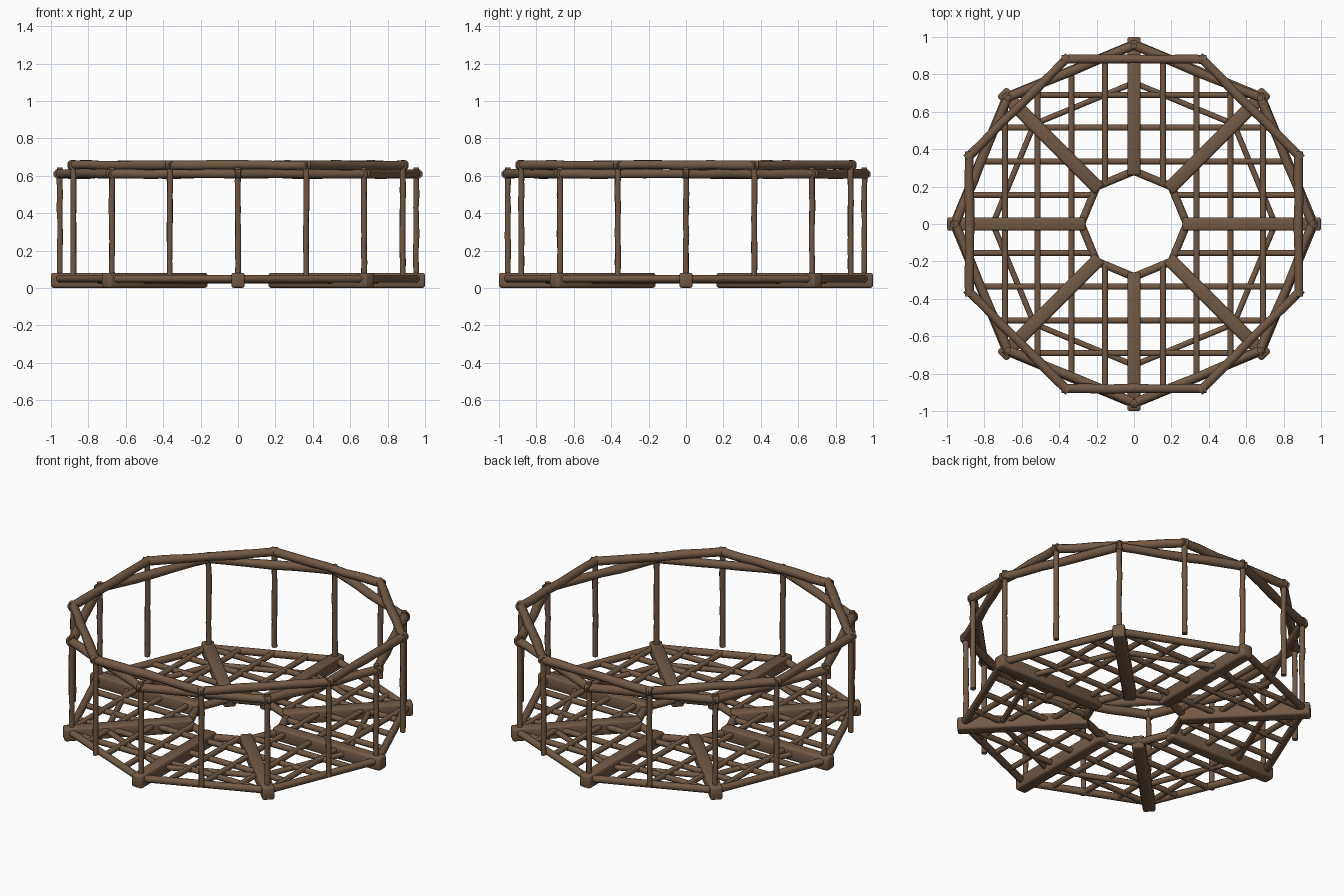
import bpy, bmesh, math, random
from mathutils import Vector, Matrix

if "Cube" in bpy.data.objects:
    bpy.data.objects.remove(bpy.data.objects["Cube"])

random.seed(4)
wood = bpy.data.materials.new("brown wood")
wood.diffuse_color = (0.17, 0.10, 0.058, 1)
wood.use_nodes = True
wood.node_tree.nodes["Principled BSDF"].inputs["Base Color"].default_value = wood.diffuse_color


def bar(name, a, b, w, h=None, sides=8, segs=1, wobble=0.0, bevel=0.0):
    """Timber from a to b; round pole, or a bevelled box when sides == 4."""
    a, b = Vector(a), Vector(b)
    h = h or w
    d = (b - a).normalized()
    up = Vector((0, 0, 1)) if abs(d.z) < 0.9 else Vector((1, 0, 0))
    side = d.cross(up).normalized()
    up = side.cross(d)
    k = 1 / math.cos(math.pi / sides) if sides == 4 else 1.03
    bm = bmesh.new()
    rings = []
    for i in range(segs + 1):
        inner = 0 < i < segs
        c = a.lerp(b, i / segs)
        s = 1.0
        if inner and wobble:
            c += side * random.uniform(-wobble, wobble) + up * random.uniform(-wobble, wobble)
            s += random.uniform(-0.08, 0.08)
        ring = []
        for j in range(sides):
            t = 2 * math.pi * (j + 0.5) / sides
            ring.append(bm.verts.new(c + side * math.cos(t) * w / 2 * k * s
                                     + up * math.sin(t) * h / 2 * k * s))
        rings.append(ring)
    for r0, r1 in zip(rings, rings[1:]):
        for j in range(sides):
            n = (j + 1) % sides
            bm.faces.new((r0[j], r0[n], r1[n], r1[j]))
    bm.faces.new(rings[0])
    bm.faces.new(rings[-1])
    if bevel:
        bmesh.ops.bevel(bm, geom=bm.edges[:], offset=bevel, segments=2, profile=0.5, affect='EDGES')
    bmesh.ops.recalc_face_normals(bm, faces=bm.faces)
    me = bpy.data.meshes.new(name)
    bm.to_mesh(me)
    bm.free()
    me.materials.append(wood)
    ob = bpy.data.objects.new(name, me)
    bpy.context.collection.objects.link(ob)
    me.shade_smooth()
    me.set_sharp_from_angle(angle=math.radians(50))
    return ob


def polar(r, deg, z):
    t = math.radians(deg)
    return Vector((r * math.cos(t), r * math.sin(t), z))


def octagon(name, r, start, z, w, extend=0.0, **kw):
    for i in range(8):
        a, b = polar(r, start + 45 * i, z), polar(r, start + 45 * (i + 1), z)
        e = (b - a).normalized() * extend
        bar(name, a - e, b + e, w, **kw)


# Floor: radial beams, outer rim, hatch ring and middle brace ring
for i in range(8):
    bar("floor_beam", polar(0.26, 45 * i, 0.041), polar(1.0, 45 * i, 0.041), 0.072, 0.08,
        sides=4, bevel=0.012)
octagon("floor_rim", 0.965, 0, 0.05, 0.042)
octagon("hatch_ring", 0.283, 0, 0.045, 0.044)
octagon("brace_ring", 0.755, 0, 0.04, 0.032)

# Lattice: bars both ways, clipped to the octagonal rim and the hatch
def half_chord(c, apothem):
    best = 0.0 if c > apothem else apothem
    n = math.radians(22.5)
    for u, v in ((math.cos(n), math.sin(n)), (math.sin(n), math.cos(n))):
        best = min(best, (apothem - c * u) / v)
    return max(best, 0.0)

for c in (0.155, 0.335, 0.515, 0.69):
    outer, inner = half_chord(c, 0.892), half_chord(c, 0.262)
    for s in (-1, 1):
        spans = [(-outer, -inner), (inner, outer)] if inner > 0 else [(-outer, outer)]
        for p, q in spans:
            bar("lattice_bar_across", (p, s * c, 0.045), (q, s * c, 0.045), 0.034)
            bar("lattice_bar_along", (s * c, p, 0.053), (s * c, q, 0.053), 0.034)

# Posts: long ones on the beams, alternate ones hung between them
for i in range(16):
    top = 0.645 if i % 2 == 0 else 0.675
    bar("railing_post", polar(0.953, 22.5 * i, 0.066), polar(0.953, 22.5 * i, top), 0.032,
        segs=8, wobble=0.002)

# Two overlapping octagonal hand rails, turned half a step
octagon("lower_rail", 0.955, 0, 0.61, 0.05, extend=0.022, segs=6, wobble=0.003)
octagon("upper_rail", 0.953, 22.5, 0.657, 0.05, extend=0.022, segs=6, wobble=0.003)
